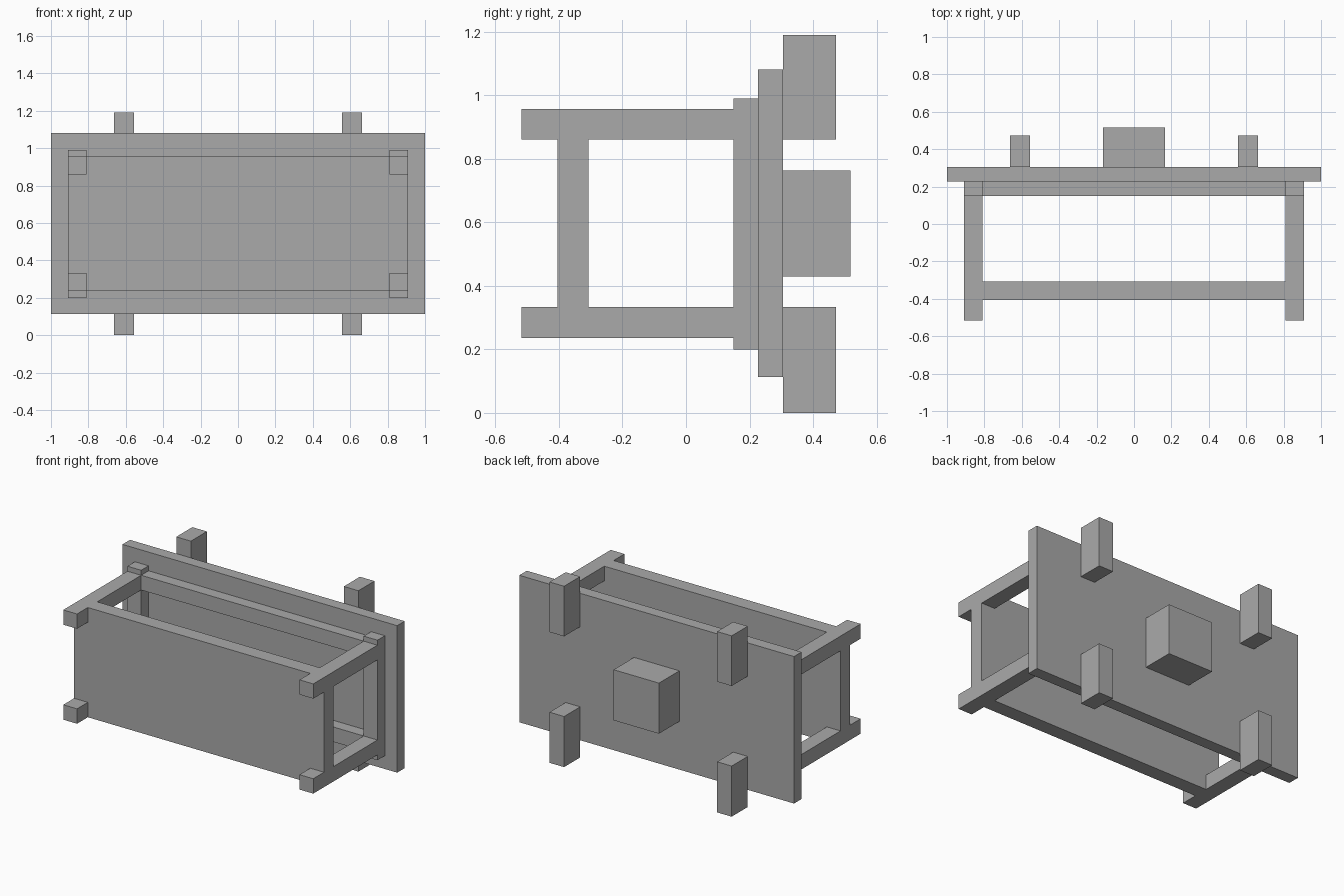
import bpy
import bmesh
from mathutils import Vector

default = bpy.data.objects.get("Cube")
if default:
    bpy.data.objects.remove(default, do_unlink=True)

grey = bpy.data.materials.new("plain grey")
grey.use_nodes = True
GREY = (0.4, 0.4, 0.4, 1)
grey.diffuse_color = GREY
grey.node_tree.nodes["Principled BSDF"].inputs["Base Color"].default_value = GREY


def box(name, x, y, z):
    """Box between (min, max) pairs along each axis."""
    low, high = (Vector(corner) for corner in zip(x, y, z))
    bm = bmesh.new()
    bmesh.ops.create_cube(bm, size=1)
    bmesh.ops.scale(bm, vec=high - low, verts=bm.verts)
    mesh = bpy.data.meshes.new(name)
    bm.to_mesh(mesh)
    bm.free()
    mesh.materials.append(grey)
    obj = bpy.data.objects.new(name, mesh)
    obj.location = (low + high) / 2
    bpy.context.collection.objects.link(obj)


def mirrored(name, x, y, z):
    """A pair of boxes, one on each side."""
    box("left_" + name, x, y, z)
    box("right_" + name, (-x[1], -x[0]), y, z)


POST_X = (0.81, 0.91)
POST_Y = (0.15, 0.227)
PLATE_Y = (POST_Y[1], 0.305)
BEAMS = {"lower": (0.235, 0.333), "upper": (0.86, 0.957)}
LEGS = {"lower": (0, 0.333), "upper": (0.86, 1.19)}

# Broad plates
box("back_plate", (-1, 1), PLATE_Y, (0.113, 1.08))
box("front_panel", (-0.91, 0.91), (-0.405, -0.307), (0.235, 0.957))

# Frame of posts, side arms and cross rails
mirrored("post", POST_X, POST_Y, (0.2, 0.99))
for level, z in BEAMS.items():
    mirrored(level + "_arm", POST_X, (-0.517, POST_Y[0]), z)
    box(level + "_rail", (-POST_X[0], POST_X[0]), POST_Y, z)

# Legs and central block behind the plate
for level, z in LEGS.items():
    mirrored(level + "_leg", (0.557, 0.663), (PLATE_Y[1], 0.472), z)
box("rear_block", (-0.165, 0.165), (PLATE_Y[1], 0.517), (0.43, 0.763))
